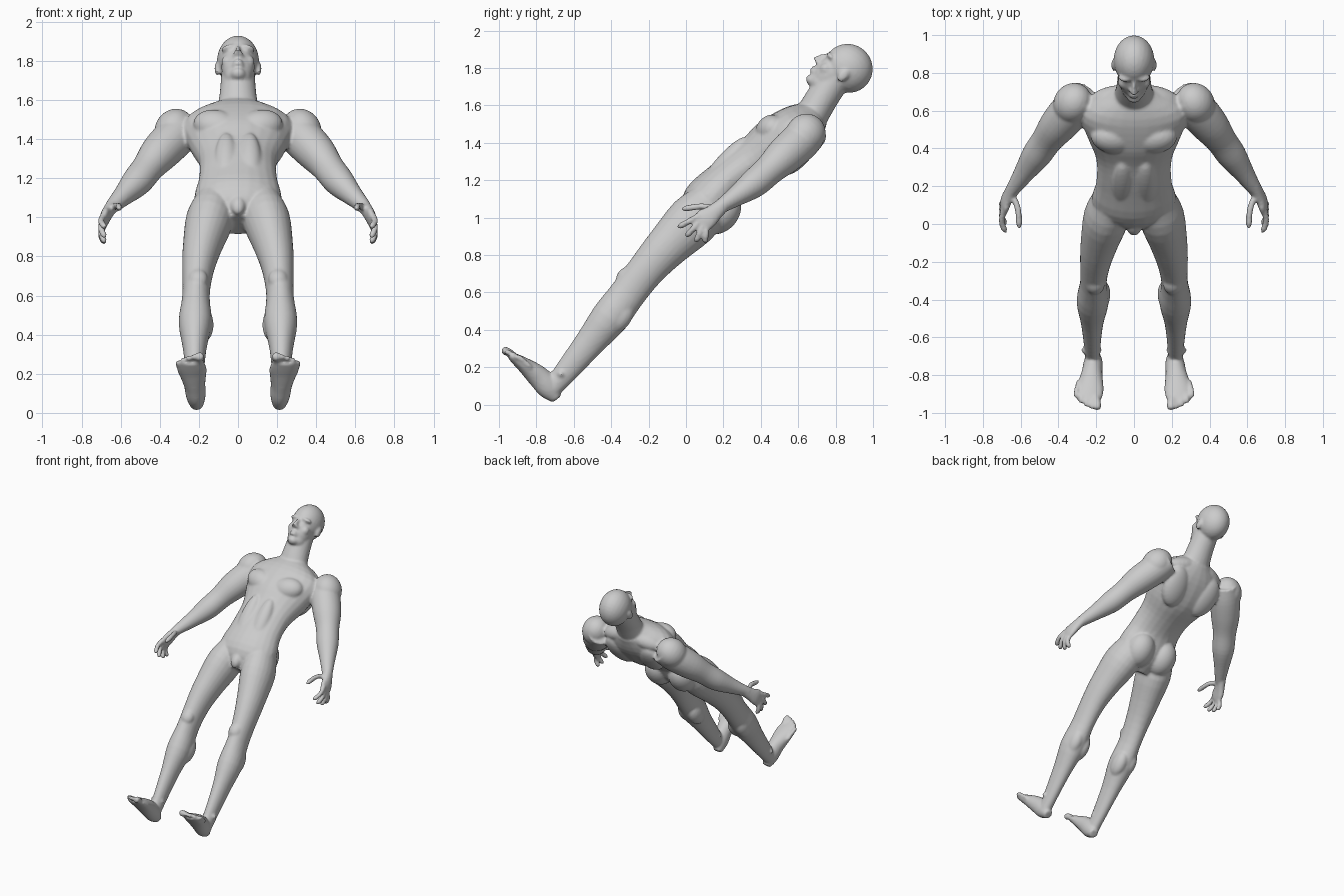
import bpy, bmesh, math
from mathutils import Vector, Matrix

cube = bpy.data.objects.get("Cube")
if cube:
    bpy.data.objects.remove(cube, do_unlink=True)

# The body leans back: UP runs along the spine, FORE points out of the chest
RIGHT = Vector((1, 0, 0))
UP = Vector((0, 0.65, 0.76))
FORE = Vector((0, -0.76, 0.65))
bm = bmesh.new()


def lean(across, along, out):
    return RIGHT * across + UP * along + FORE * out


def sample(values, u):
    """Smooth curve through evenly spaced values, u from 0 to 1."""
    last = len(values) - 1
    i = min(int(u * last), last - 1)
    f = u * last - i
    a, b, c, d = (values[min(max(i + k, 0), last)] for k in (-1, 0, 1, 2))
    return b + (c - a) * (f / 2) + (a * 2 - b * 5 + c * 4 - d) * (f * f / 2) \
        + (b * 3 - a - c * 3 + d) * (f ** 3 / 2)


def loft(path, widths, depths, side=RIGHT, mirror=True, steps=24, sides=24):
    """Closed oval tube along a smooth path, optionally repeated on the other side."""
    path = [Vector(p) for p in path]
    mids = [sample(path, i / steps) for i in range(steps + 1)]
    for sign in (1, -1) if mirror else (1,):
        rings = []
        for i, mid in enumerate(mids):
            tangent = (mids[min(i + 1, steps)] - mids[max(i - 1, 0)]).normalized()
            across = (side - tangent * side.dot(tangent)).normalized()
            out = tangent.cross(across)
            width, depth = sample(widths, i / steps), sample(depths, i / steps)
            ring = []
            for k in range(sides):
                angle = math.tau * k / sides
                p = mid + across * width * math.cos(angle) + out * depth * math.sin(angle)
                ring.append(bm.verts.new((p.x * sign, p.y, p.z)))
            rings.append(ring)
        for low, high in zip(rings, rings[1:]):
            for k in range(sides):
                bm.faces.new((low[k - 1], low[k], high[k], high[k - 1]))
        bm.faces.new(reversed(rings[0]))
        bm.faces.new(rings[-1])


def ball(centre, width, height, depth, tilt=0):
    """Ellipsoid in the leaning frame, mirrored when it is off the middle."""
    basis = Matrix((RIGHT, UP, FORE)).transposed().to_4x4()
    for sign in (1, -1) if centre.x else (1,):
        place = Matrix.Translation((centre.x * sign, centre.y, centre.z))
        turn = Matrix.Rotation(tilt * sign, 4, 'Z')
        bmesh.ops.create_uvsphere(bm, u_segments=24, v_segments=16, radius=1,
                                  matrix=place @ basis @ turn @ Matrix.Diagonal((width, height, depth, 1)))


def digit(path, radius):
    """Finger or toe with a rounded tip."""
    radii = [radius] * 6 + [radius / 2]
    loft(path, radii, radii, side=Vector((1, 0.1, 0.2)), steps=12, sides=12)


# Torso
loft([lean(0, .75, .6), lean(0, 1.05, .61), lean(0, 1.35, .53), lean(0, 1.64, .48)],
     widths=[.1, .22, .2, .2, .25, .28, .11], depths=[.08, .14, .12, .13, .16, .14, .08],
     mirror=False)
chest = lean(.11, 1.41, .61)
ball(chest, .12, .085, .077, tilt=.25)
buttock = lean(.1, .9, .53)
ball(buttock, .1, .13, .1)
shoulder_blade = lean(.13, 1.42, .41)
ball(shoulder_blade, .1, .15, .06, tilt=-.2)
lower_back = lean(.05, 1.12, .53)
ball(lower_back, .05, .2, .04)
stomach = lean(.06, 1.1, .68)
ball(stomach, .06, .2, .05)
neck_slope = lean(.12, 1.58, .465)
ball(neck_slope, .13, .05, .06, tilt=-.35)
groin = lean(0, .8, .7)
ball(groin, .04, .06, .04)

# Neck
loft([lean(0, 1.54, .48), lean(0, 1.7, .51), lean(0, 1.85, .53)],
     widths=[.12, .095, .085], depths=[.09, .087, .085], mirror=False)

# Head
skull = lean(0, 1.93, .51)
ball(skull, .108, .13, .133)
face = lean(0, 1.85, .56)
ball(face, .086, .125, .087)
jaw = lean(0, 1.775, .565)
ball(jaw, .07, .06, .07)
chin = lean(0, 1.755, .61)
ball(chin, .04, .03, .04)
brow = lean(.04, 1.92, .618)
ball(brow, .045, .017, .03, tilt=-.1)
cheek = lean(.055, 1.85, .595)
ball(cheek, .03, .035, .035)
eye = lean(.035, 1.893, .617)
ball(eye, .02, .012, .018)
loft([lean(0, 1.92, .635), lean(0, 1.845, .67)],
     widths=[.01, .011, .02], depths=[.01, .02, .022], mirror=False)
nostril = lean(.017, 1.85, .65)
ball(nostril, .013, .012, .016)
for lip in (lean(0, 1.812, .643), lean(0, 1.792, .64)):
    ball(lip, .03, .009, .022)
ear = lean(.107, 1.885, .505)
ball(ear, .013, .04, .026)

# Legs
loft([lean(.12, .9, .6), lean(.2, .47, .63), lean(.22, .03, .61), lean(.22, -.4, .6)],
     widths=[.1, .12, .1, .08, .07, .085, .06, .045, .04],
     depths=[.12, .14, .118, .1, .096, .1, .08, .064, .05])
kneecap = lean(.205, .31, .69)
ball(kneecap, .05, .06, .045)
for calf in (lean(.245, .12, .575), lean(.175, .1, .575)):
    ball(calf, .05, .1, .064)
ankle = lean(.225, -.31, .615)
ball(ankle, .055, .025, .028)

# Feet
loft([(.21, -.69, .03), (.22, -.77, .13), (.23, -.85, .2), (.24, -.94, .265)],
     widths=[.03, .05, .055, .065, .073, .06], depths=[.03, .06, .06, .05, .035, .02])

# Toes, shorter towards the outside
for i in range(5):
    tip = Vector((.197 + .027 * i, -.984 + .004 * i * i, .29 - .002 * i * i))
    root = Vector((.21 + .02 * i, tip.y + .09, tip.z - .06))
    middle = tip + Vector((0, .035, -.01))
    digit([root, middle, tip], .014 if i else .023)

# Arms
arm = [.09, .105, .1, .082, .077, .052, .035]
loft([(.26, .68, 1.47), (.4, .525, 1.33), (.52, .36, 1.18), (.65, .17, 1.05)],
     widths=arm, depths=arm, side=Vector((1, 0, 1)))
shoulder = lean(.325, 1.515, .455)
ball(shoulder, .1, .115, .105, tilt=.5)

# Palms
loft([(.63, .21, 1.08), (.675, .13, 1.01), (.69, .07, .97)],
     widths=[.038, .045, .06, .05], depths=[.035, .03, .025, .016], side=Vector((.1, .55, -.8)))

# Fingers, fanned downwards from the first to the little one
for i in range(4):
    angle = .5 + .33 * i
    reach = Vector((0, -math.cos(angle), -math.sin(angle))) * (.13 - .005 * i * i)
    knuckle = Vector((.69, .07 + .013 * i, 1.01 - .02 * i))
    middle = knuckle + reach / 2 + RIGHT * .01
    digit([knuckle, middle, knuckle + reach - RIGHT * .01], .0165)

# Thumbs
digit([(.645, .155, 1.05), (.615, .08, 1.06), (.607, -.025, 1.045)], .017)

# Fuse everything into one smooth skin
bmesh.ops.recalc_face_normals(bm, faces=bm.faces)
mesh = bpy.data.meshes.new("body")
bm.to_mesh(mesh)
bm.free()
body = bpy.data.objects.new("body", mesh)
bpy.context.collection.objects.link(body)
fuse = body.modifiers.new("fuse", 'REMESH')
fuse.mode = 'VOXEL'
fuse.voxel_size = 0.009
fuse.use_smooth_shade = True
soften = body.modifiers.new("soften", 'SMOOTH')
soften.factor = 0.5
soften.iterations = 4

# Grey clay colour
clay = bpy.data.materials.new("grey_clay")
clay.use_nodes = True
colour = (0.6, 0.6, 0.6, 1)
clay.diffuse_color = colour
clay.node_tree.nodes["Principled BSDF"].inputs["Base Color"].default_value = colour
mesh.materials.append(clay)
